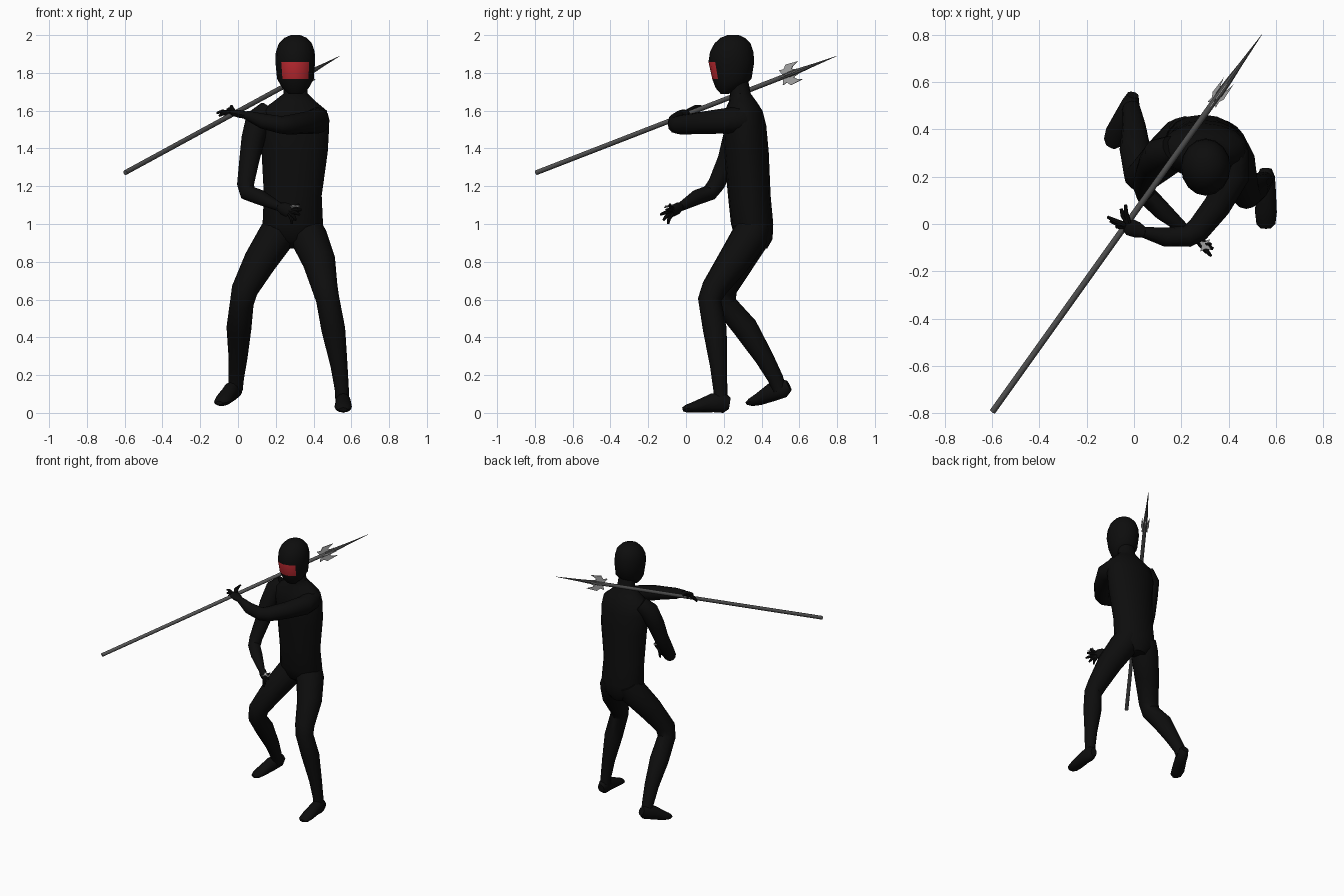
import bpy, bmesh, math
from mathutils import Vector


def material(name, rgb):
    m = bpy.data.materials.new(name)
    m.diffuse_color = (*rgb, 1)
    return m


BLACK = material("black cloth", (0.004, 0.004, 0.004))
RED = material("red face", (0.5, 0.022, 0.03))
SHAFT = material("dark grey shaft", (0.09, 0.09, 0.09))
STEEL = material("light steel", (0.42, 0.42, 0.42))


def finish(name, bm, mats, smooth=40):
    bmesh.ops.recalc_face_normals(bm, faces=bm.faces)
    me = bpy.data.meshes.new(name)
    bm.to_mesh(me)
    bm.free()
    ob = bpy.data.objects.new(name, me)
    bpy.context.collection.objects.link(ob)
    for m in mats:
        me.materials.append(m)
    if smooth:
        bpy.ops.object.select_all(action='DESELECT')
        ob.select_set(True)
        bpy.context.view_layer.objects.active = ob
        bpy.ops.object.shade_smooth_by_angle(angle=math.radians(smooth))
    return ob


def loft(name, rings, ref=None, sides=12, mats=(BLACK,), rule=None):
    """Skin rings (x, y, z, half width, half height); ref None keeps rings level."""
    bm = bmesh.new()
    pts = [Vector(r[:3]) for r in rings]
    loops = []
    for i, r in enumerate(rings):
        a, b = Vector((1, 0, 0)), Vector((0, 1, 0))
        if ref is not None:
            t = Vector()
            if i > 0:
                t += (pts[i] - pts[i - 1]).normalized()
            if i < len(pts) - 1:
                t += (pts[i + 1] - pts[i]).normalized()
            a = t.cross(Vector(ref)).normalized()
            b = a.cross(t).normalized()
        ry = r[4] if len(r) > 4 else r[3]
        loops.append([bm.verts.new(pts[i] + a * r[3] * math.cos(k * math.tau / sides)
                                   + b * ry * math.sin(k * math.tau / sides))
                      for k in range(sides)])
    for p, q in zip(loops, loops[1:]):
        for k in range(sides):
            n = (k + 1) % sides
            bm.faces.new((p[k], p[n], q[n], q[k]))
    bm.faces.new(loops[0])
    bm.faces.new(loops[-1])
    if rule:
        for f in bm.faces:
            f.material_index = rule(f.calc_center_median())
    return finish(name, bm, mats)


X, Y, Z = (1, 0, 0), (0, 1, 0), (0, 0, 1)

# Torso and neck
loft("torso", [(.29, .38, .87, .06, .05), (.29, .36, .92, .135, .098),
               (.29, .35, 1.0, .16, .112), (.29, .335, 1.15, .153, .113),
               (.30, .32, 1.38, .175, .118), (.295, .31, 1.52, .188, .115),
               (.295, .305, 1.60, .175, .10), (.30, .30, 1.65, .11, .072),
               (.305, .288, 1.69, .064, .055), (.305, .27, 1.78, .06, .055)], sides=16)


# Hooded head with a red face opening on its front
def face_rule(c):
    return int(1.765 < c.z < 1.86 and c.y < .2 and abs(c.x - .303) < .07)


loft("head", [(.305, .205, 1.688, .035, .02), (.305, .225, 1.72, .07, .068),
              (.304, .243, 1.768, .097, .104), (.303, .24, 1.858, .105, .121),
              (.303, .242, 1.91, .103, .115), (.304, .246, 1.955, .088, .096),
              (.305, .247, 1.985, .06, .066), (.305, .25, 2.0, .025, .03)],
     sides=16, mats=(BLACK, RED), rule=face_rule)

# Legs
loft("front_leg", [(.35, .365, 1.0, .085), (.375, .335, .93, .098), (.43, .25, .80, .087),
                   (.46, .15, .66, .068), (.475, .125, .60, .062), (.505, .153, .44, .063),
                   (.535, .172, .25, .045), (.55, .182, .12, .037), (.553, .185, .05, .037)], Y)
loft("rear_leg", [(.225, .375, 1.0, .085), (.20, .35, .93, .098), (.115, .275, .80, .087),
                  (.035, .20, .65, .07), (.02, .205, .58, .063), (.005, .315, .45, .066),
                  (0, .415, .29, .05), (-.01, .475, .18, .041), (-.012, .495, .12, .037)], Y)

# Feet
loft("front_foot", [(.557, .232, .05, .025, .03), (.557, .20, .055, .038, .055),
                    (.557, .14, .053, .042, .05), (.557, .05, .032, .046, .03),
                    (.557, .0, .022, .04, .02), (.557, -.018, .018, .022, .01)], Z)
loft("rear_foot", [(-.005, .545, .145, .025, .03), (-.012, .515, .13, .037, .05),
                   (-.04, .455, .11, .042, .05), (-.075, .385, .072, .046, .033),
                   (-.09, .345, .057, .04, .022), (-.1, .325, .052, .02, .01)], Z)

# Arms
loft("raised_arm", [(.385, .34, 1.55, .06), (.415, .29, 1.55, .072), (.42, .2, 1.545, .067),
                    (.35, .075, 1.535, .058), (.27, -.025, 1.525, .052),
                    (.225, -.052, 1.525, .046), (.13, -.055, 1.545, .04),
                    (.04, -.035, 1.578, .023)], Z)
loft("lowered_arm", [(.16, .32, 1.6, .055), (.105, .295, 1.55, .068), (.08, .255, 1.45, .062),
                     (.06, .22, 1.34, .053), (.04, .16, 1.21, .045), (.05, .125, 1.165, .043),
                     (.12, .055, 1.14, .04), (.22, -.03, 1.09, .023)], Y)


# Hands: a palm and tapered bent fingers
def hand(name, wrist, palm, tips, bend, ref):
    w, p = Vector(wrist), Vector(palm)
    loft(name + "_palm", [(*w, .022, .02), (*w.lerp(p, .5), .034, .021), (*p, .036, .018),
                          (*w.lerp(p, 1.25), .025, .012)], ref, 10)
    for i, tip in enumerate(tips):
        t = Vector(tip)
        base = p.lerp(t, .2)
        mid = base.lerp(t, .55) + Vector(bend)
        loft(f"{name}_finger_{i + 1}", [(*base, .012), (*mid, .010), (*t, .006)], ref, 8)


hand("raised_hand", (.045, -.037, 1.576), (-.02, -.012, 1.588),
     [(-.112, .03, 1.588), (-.10, .012, 1.572), (-.075, -.012, 1.56),
      (-.055, .065, 1.607), (-.035, .082, 1.625)], (-.005, 0, .008), Z)
hand("lowered_hand", (.215, -.027, 1.092), (.265, -.065, 1.072),
     [(.325, -.085, 1.105), (.335, -.105, 1.075), (.325, -.135, 1.05),
      (.305, -.12, 1.02), (.285, -.095, 1.0)], (.006, -.006, 0), Y)

# Spear: shaft, collar and long spike
butt, tip = Vector((-.597, -.792, 1.272)), Vector((.54, .80, 1.89))
axis = (tip - butt).normalized()


def along(f, r):
    return (*butt.lerp(tip, f), r)


loft("spear_shaft", [along(0, .013), along(.85, .013)], Z, 10, (SHAFT,))
loft("spear_spike", [along(.84, .016), along(.88, .013), along(.92, .008), along(1, .0008)],
     Z, 8, (SHAFT,))

# Barbed blades on the spear, one upright pair and one narrower level pair
up = (Vector(Z) - axis * axis.z).normalized()
side = axis.cross(up).normalized()
BARB = [(-.07, .008), (-.085, .042), (-.055, .036), (-.035, .057), (.045, .05),
        (.005, .034), (-.005, .022), (.045, .01)]


def plate(name, origin, u, v, outline, mat, thick=.006):
    bm = bmesh.new()
    n = u.cross(v).normalized() * thick
    f = bm.faces.new([bm.verts.new(origin + u * a + v * b - n / 2) for a, b in outline])
    ext = bmesh.ops.extrude_face_region(bm, geom=[f])
    bmesh.ops.translate(bm, vec=n,
                        verts=[g for g in ext["geom"] if isinstance(g, bmesh.types.BMVert)])
    if f.is_valid and not any(len(e.link_faces) == 2 for e in f.edges):
        bm.faces.new(list(f.verts))
    finish(name, bm, (mat,), 0)


centre = butt.lerp(tip, .855)
for label, d in (("upper", up), ("lower", -up), ("left", side * .5), ("right", -side * .5)):
    plate("spear_barb_" + label, centre, axis, d, BARB, STEEL)

# Small throwing blade held in the lowered hand
star = [((.034 if k % 2 == 0 else .014) * math.cos(k * math.pi / 4),
         (.034 if k % 2 == 0 else .014) * math.sin(k * math.pi / 4)) for k in range(8)]
plate("throwing_blade", Vector((.30, -.09, 1.095)), Vector((.8, -.6, 0)),
      Vector((.6, .8, .25)).normalized(), star, STEEL)
